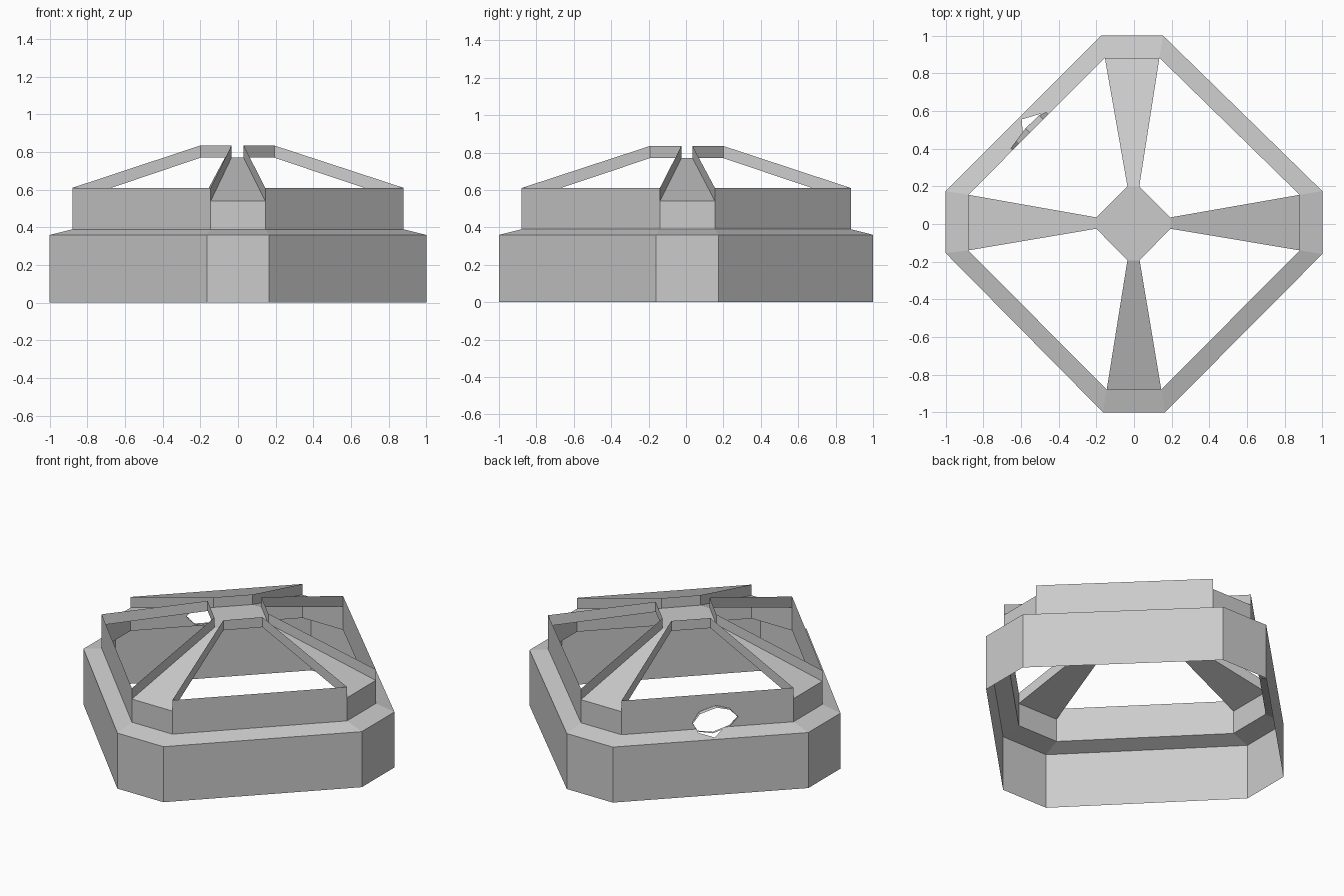
import bpy, bmesh, random
from mathutils import Vector

if "Cube" in bpy.data.objects:
    bpy.data.objects.remove(bpy.data.objects["Cube"])

random.seed(4)

# Plan outlines, counter-clockwise from the front left corner
OUTER = [(-.165, -1), (.165, -1), (1, -.16), (1, .175), (.155, 1), (-.175, 1), (-1, .175), (-1, -.155)]
INNER = [(-.145, -.88), (.145, -.88), (.88, -.14), (.88, .155), (.135, .883), (-.155, .883), (-.88, .155), (-.88, -.14)]
CORE = [(-.035, -.193), (.03, -.193), (.193, -.025), (.193, .035), (.028, .2), (-.035, .2), (-.2, .035), (-.2, -.025)]
Z_WALL, Z_SHELF, Z_LOW, Z_HIGH, Z_CORE, Z_RIM = .36, .39, .54, .61, .77, .835

# Broken hole outline: distance along the back left wall, height
HOLE = [(-.09, .435), (-.06, .38), (.03, .365), (.13, .40), (.18, .455), (.13, .51), (.05, .535), (-.05, .50)]
ALONG = Vector((-1, -1, 0)).normalized()
OUTWARD = Vector((-1, 1, 0)).normalized()
HOLE_ORIGIN = Vector((-.518, .52, 0))


def hole_point(u, z, d=0):
    return HOLE_ORIGIN + ALONG * u + OUTWARD * d + Vector((0, 0, z))


def strip(low, high, i, z0, z1):
    """Quad between edge i of two outlines at two heights."""
    j = (i + 1) % 8
    return [(*low[i], z0), (*low[j], z0), (*high[j], z1), (*high[i], z1)]


def punch(bm):
    """Cut the convex hole through the back left faces."""
    def damaged():
        return [f for f in bm.faces
                if (lambda c: c.x < -.2 and c.y > .2)(f.calc_center_median())]
    planes = []
    mid = hole_point(.04, .45)
    for k, p in enumerate(HOLE):
        a, b = hole_point(*p), hole_point(*HOLE[(k + 1) % 8])
        n = (b - a).cross(OUTWARD).normalized()
        if n.dot(mid - a) > 0:
            n = -n
        planes.append((a, n))
        faces = damaged()
        geom = set(faces)
        for f in faces:
            geom.update(f.edges)
            geom.update(f.verts)
        bmesh.ops.bisect_plane(bm, geom=list(geom), plane_co=a, plane_no=n, dist=1e-5)
    inside = [f for f in damaged()
              if all((f.calc_center_median() - a).dot(n) < 1e-5 for a, n in planes)]
    bmesh.ops.delete(bm, geom=inside, context='FACES')


def sheet(name, faces, cut=False):
    bm = bmesh.new()
    for pts in faces:
        bm.faces.new([bm.verts.new(p) for p in pts])
    bmesh.ops.remove_doubles(bm, verts=bm.verts, dist=1e-4)
    if cut:
        punch(bm)
    mesh = bpy.data.meshes.new(name)
    bm.to_mesh(mesh)
    bm.free()
    obj = bpy.data.objects.new(name, mesh)
    bpy.context.collection.objects.link(obj)
    return obj


# Lower wall, sloping shelf and upper wall
sheet("lower_wall", [strip(OUTER, OUTER, i, 0, Z_WALL) for i in range(8)])
sheet("shelf", [strip(OUTER, INNER, i, Z_WALL, Z_SHELF) for i in range(8)], cut=True)
sheet("upper_wall", [strip(INNER, INNER, i, Z_SHELF, Z_HIGH if i % 2 else Z_LOW)
                     for i in range(8)], cut=True)

# Four sloping ribs with raised side walls
for i, side in zip((0, 2, 4, 6), ("front", "right", "back", "left")):
    faces = [strip(INNER, CORE, i, Z_LOW, Z_CORE)]
    for k in (i, i + 1):
        faces.append([(*INNER[k], Z_LOW), (*CORE[k], Z_CORE), (*CORE[k], Z_RIM), (*INNER[k], Z_HIGH)])
    sheet(side + "_rib", faces)

# Central plate with its diagonal upstands
sheet("centre_plate", [[(*p, Z_CORE) for p in CORE]]
      + [strip(CORE, CORE, i, Z_CORE, Z_RIM) for i in (1, 3, 5, 7)])

# Ragged rim standing out around the broken hole
rim = []
depth = [random.uniform(.012, .035) for _ in HOLE]
for k in range(8):
    j = (k + 1) % 8
    a, b = HOLE[k], HOLE[j]
    rim.append([hole_point(*a), hole_point(*b), hole_point(*b, depth[j]), hole_point(*a, depth[k])])
sheet("broken_rim", rim)
